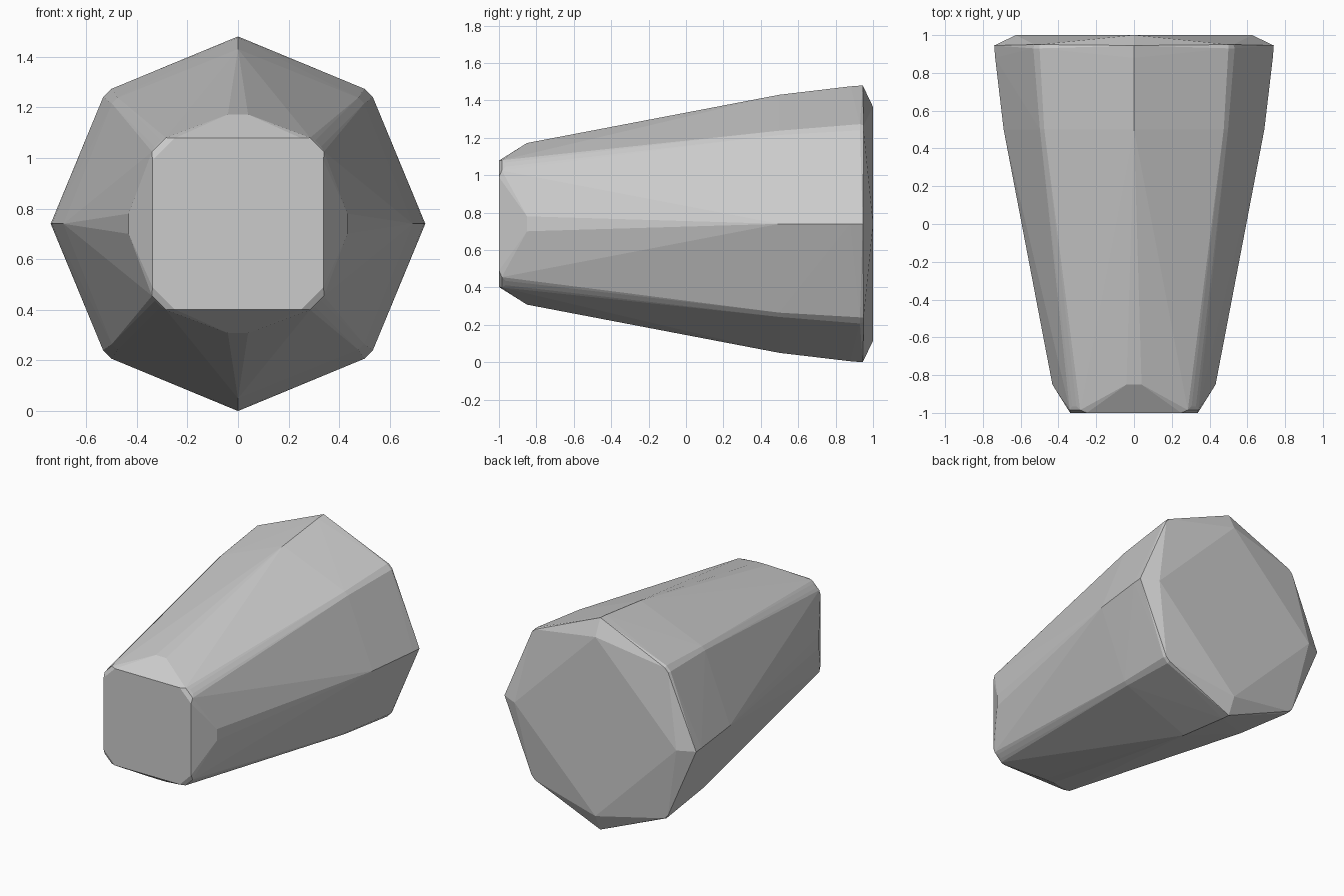
import bpy, bmesh, math
from mathutils import Matrix, Vector

if "Cube" in bpy.data.objects:
    bpy.data.objects.remove(bpy.data.objects["Cube"])

CENTRE_Z = 0.74

# One eighth of the outline: (x, y, z relative to the axis), repeated by symmetry
profile = [
    (0.25, -1.00, 0.338),    # flat front face, cut corners
    (0.285, -0.985, 0.34),
    (0.305, -0.965, 0.328),  # front corner
    (0.04, -0.85, 0.432),    # front nose of each ridge
    (0.00, 0.50, 0.69),      # ridge
    (0.00, 0.88, 0.735),
    (0.00, 0.945, 0.74),
    (0.00, 1.00, 0.625),     # back diamond face
    (0.475, 0.50, 0.498),    # corner edges
    (0.50, 0.93, 0.533),
    (0.50, 0.95, 0.526),
]

points = set()
for x, y, z in profile:
    for sx in (1, -1):
        for quarter in range(4):
            p = Matrix.Rotation(quarter * math.pi / 2, 3, 'Y') @ Vector((sx * x, y, z))
            points.add((round(p.x, 4), round(p.y, 4), round(p.z + CENTRE_Z, 4)))

# Faceted tapered body as the hull of the outline points
bm = bmesh.new()
for p in sorted(points):
    bm.verts.new(p)
hull = bmesh.ops.convex_hull(bm, input=bm.verts[:])
loose = [v for v in bm.verts if not v.link_faces]
bmesh.ops.delete(bm, geom=loose, context='VERTS')
bmesh.ops.dissolve_limit(bm, angle_limit=math.radians(0.5),
                         verts=bm.verts[:], edges=bm.edges[:])
bmesh.ops.recalc_face_normals(bm, faces=bm.faces[:])

mesh = bpy.data.meshes.new("tapered_body")
bm.to_mesh(mesh)
bm.free()
body = bpy.data.objects.new("tapered_body", mesh)
bpy.context.collection.objects.link(body)
